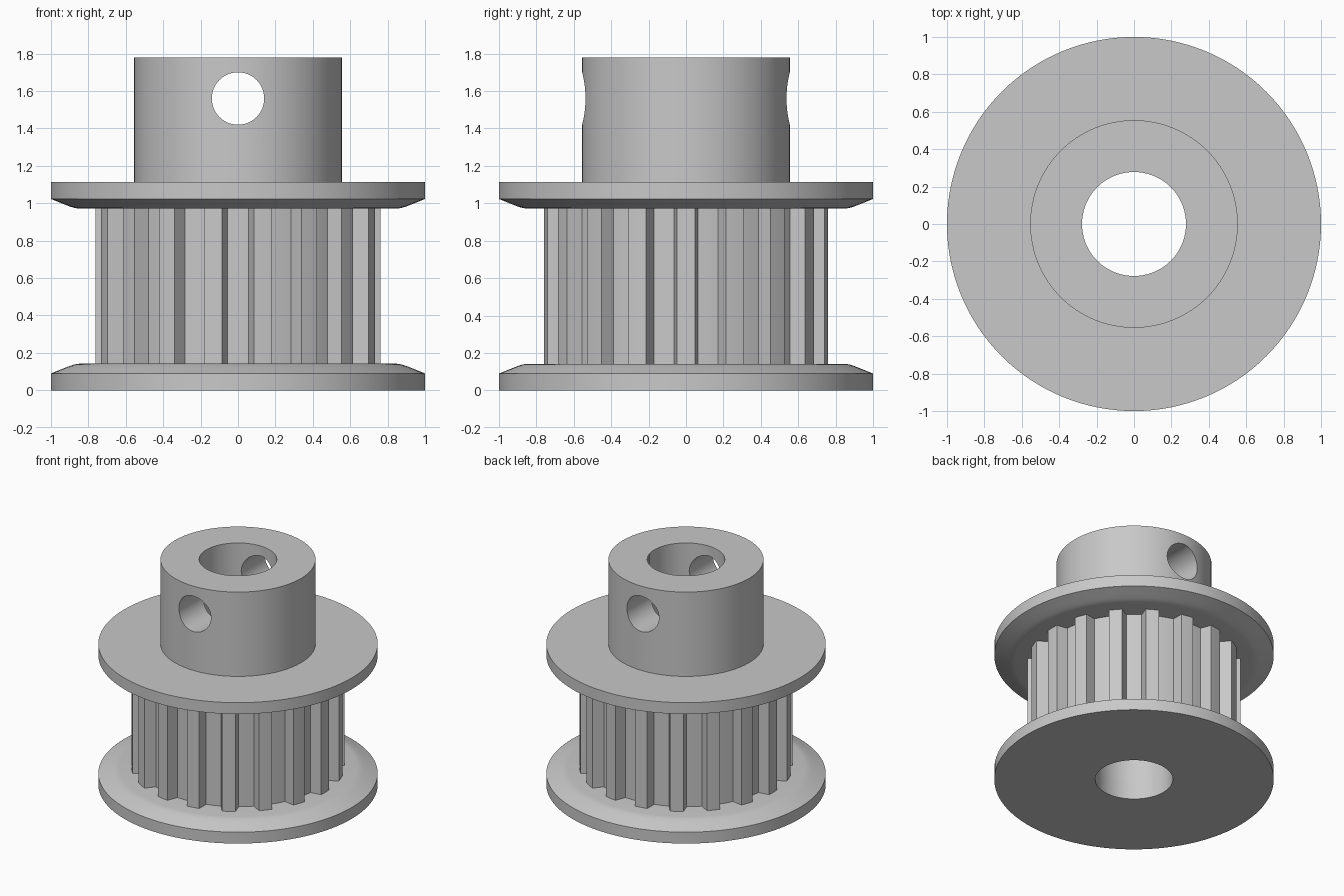
import bpy, bmesh, math
from mathutils import Matrix

cube = bpy.data.objects.get("Cube")
if cube:
    bpy.data.objects.remove(cube, do_unlink=True)

TEETH = 18
SEGMENTS = 128
TIP_R, ROOT_R, BORE_R, HUB_R = 0.763, 0.68, 0.278, 0.555
FLANGE_H, BELT_TOP, TOP_Z, HUB_Z = 0.142, 0.97, 1.113, 1.779
HOLE_R, HOLE_Z = 0.14, 1.56

# Single plain metal colour
metal = bpy.data.materials.new("grey metal")
metal.use_nodes = True
GREY = (0.58, 0.58, 0.58, 1)
metal.diffuse_color = GREY
for node in metal.node_tree.nodes:
    if node.type == 'BSDF_PRINCIPLED':
        node.inputs["Base Color"].default_value = GREY


def finish(name, bm):
    """Turn a bmesh into a linked, coloured object."""
    bmesh.ops.recalc_face_normals(bm, faces=bm.faces)
    mesh = bpy.data.meshes.new(name)
    bm.to_mesh(mesh)
    bm.free()
    obj = bpy.data.objects.new(name, mesh)
    bpy.context.collection.objects.link(obj)
    mesh.materials.append(metal)
    return obj


def lathe(name, profile):
    """Spin (radius, height) points, from axis to axis, into a solid."""
    bm = bmesh.new()
    verts = [bm.verts.new((r, 0, z)) for r, z in profile]
    edges = [bm.edges.new(pair) for pair in zip(verts, verts[1:])]
    bmesh.ops.spin(bm, geom=verts + edges, cent=(0, 0, 0), axis=(0, 0, 1),
                   angle=math.tau, steps=SEGMENTS)
    bmesh.ops.remove_doubles(bm, verts=bm.verts, dist=1e-5)
    return finish(name, bm)


def cylinder(name, radius, length, matrix):
    bm = bmesh.new()
    bmesh.ops.create_cone(bm, cap_ends=True, segments=SEGMENTS, radius1=radius,
                          radius2=radius, depth=length, matrix=matrix)
    obj = finish(name, bm)
    obj.hide_render = True
    return obj


def cut(obj, *cutters):
    """Subtract the cutters, then shade smooth with crisp edges."""
    bpy.ops.object.select_all(action='DESELECT')
    obj.select_set(True)
    bpy.context.view_layer.objects.active = obj
    for cutter in cutters:
        mod = obj.modifiers.new("cut", 'BOOLEAN')
        mod.operation = 'DIFFERENCE'
        mod.solver = 'EXACT'
        mod.object = cutter
        bpy.ops.object.modifier_apply(modifier=mod.name)
    bpy.ops.object.shade_smooth_by_angle(angle=math.radians(30))


# Flanges: flat outside, rounded taper towards the belt
taper = [(1, 0), (1, 0.09), (0.94, 0.114), (0.90, 0.130),
         (0.875, 0.138), (0.85, FLANGE_H)]
lower_flange = lathe("lower_flange", [(0, 0)] + taper + [(0, FLANGE_H)])
upper_flange = lathe("upper_flange", [(0, TOP_Z)]
                     + [(r, TOP_Z - z) for r, z in taper]
                     + [(0, TOP_Z - FLANGE_H)])

# Hub
hub = lathe("hub", [(0, TOP_Z), (HUB_R, TOP_Z), (HUB_R, HUB_Z), (0, HUB_Z)])

# Toothed barrel: trapezoid grooves between short curved lands
bm = bmesh.new()
outline = []
pitch = math.tau / TEETH
half_land = math.radians(3.65)
half_root = 0.055 / ROOT_R
for i in range(TEETH):
    groove = -math.pi / 2 + i * pitch
    tooth = groove + pitch / 2
    points = [(ROOT_R, groove - half_root), (ROOT_R, groove),
              (ROOT_R, groove + half_root), (TIP_R, tooth - half_land),
              (TIP_R, tooth), (TIP_R, tooth + half_land)]
    for r, a in points:
        outline.append(bm.verts.new((r * math.cos(a), r * math.sin(a), FLANGE_H)))
base = bm.faces.new(outline)
top = bmesh.ops.extrude_face_region(bm, geom=[base], use_keep_orig=True)["geom"]
bmesh.ops.translate(bm, vec=(0, 0, BELT_TOP - FLANGE_H + 0.001),
                    verts=[g for g in top if isinstance(g, bmesh.types.BMVert)])
barrel = finish("toothed_barrel", bm)

# Shaft bore through everything, screw hole across the hub
bore = cylinder("bore_cutter", BORE_R, 5, Matrix.Translation((0, 0, 1)))
screw = cylinder("screw_hole_cutter", HOLE_R, 3,
                 Matrix.Translation((0, 0, HOLE_Z)) @ Matrix.Rotation(math.pi / 2, 4, 'X'))
for part in (lower_flange, upper_flange, barrel):
    cut(part, bore)
cut(hub, bore, screw)
for cutter in (bore, screw):
    bpy.data.objects.remove(cutter, do_unlink=True)
